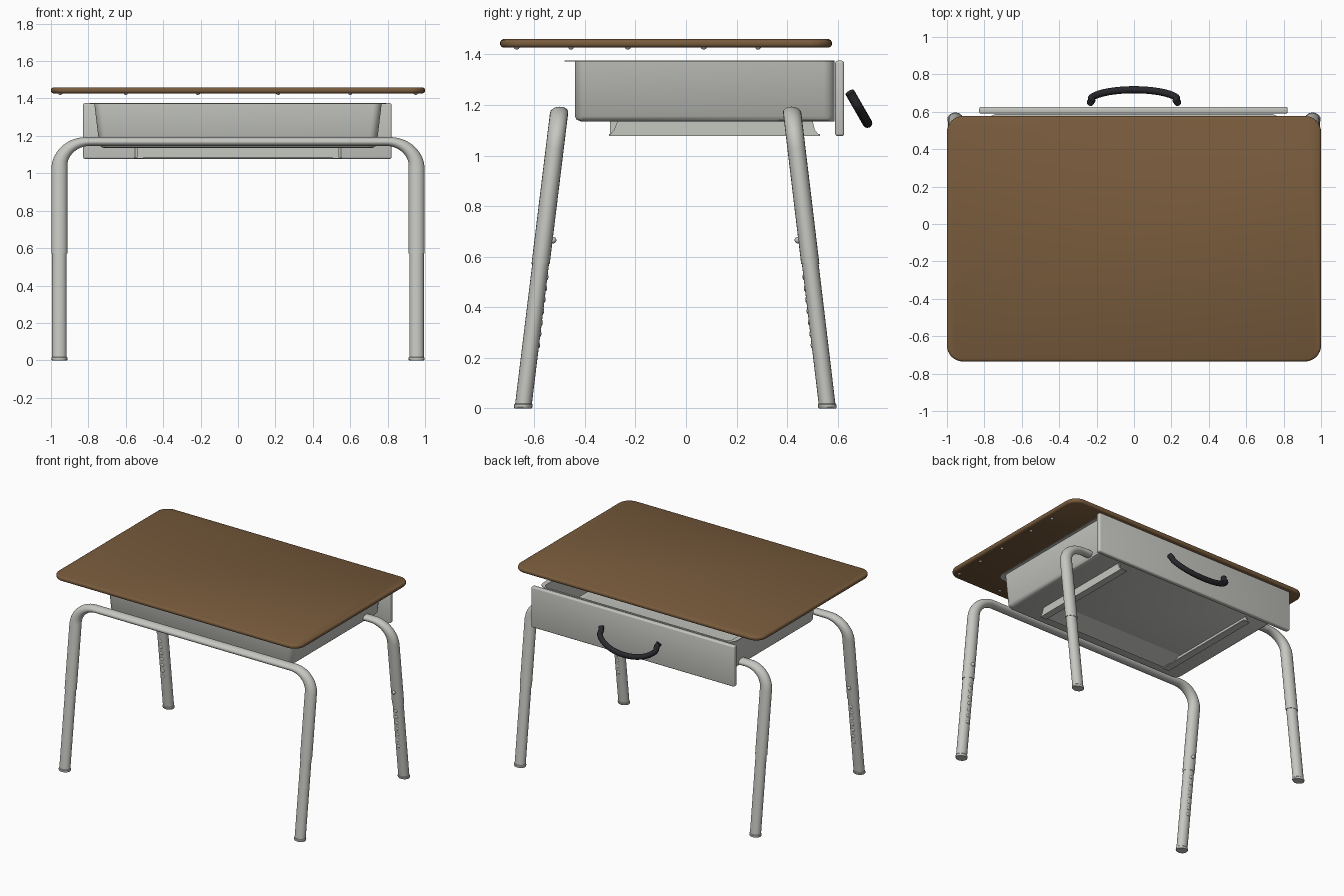
import bpy, bmesh, math
from mathutils import Vector

if "Cube" in bpy.data.objects:
    bpy.data.objects.remove(bpy.data.objects["Cube"])


def material(name, rgb):
    m = bpy.data.materials.new(name)
    m.diffuse_color = (*rgb, 1)
    m.use_nodes = True
    m.node_tree.nodes["Principled BSDF"].inputs["Base Color"].default_value = m.diffuse_color
    return m


WOOD = material("brown_wood", (0.19, 0.105, 0.046))
GREY = material("light_grey_metal", (0.56, 0.57, 0.53))
BLACK = material("black_plastic", (0.022, 0.022, 0.027))


def finish(name, bm, mat, angle=35):
    bmesh.ops.recalc_face_normals(bm, faces=bm.faces)
    me = bpy.data.meshes.new(name)
    bm.to_mesh(me)
    bm.free()
    ob = bpy.data.objects.new(name, me)
    bpy.context.collection.objects.link(ob)
    me.materials.append(mat)
    bpy.ops.object.select_all(action='DESELECT')
    ob.select_set(True)
    bpy.context.view_layer.objects.active = ob
    bpy.ops.object.shade_smooth_by_angle(angle=math.radians(angle))
    return ob


def loft(name, rings, mat, angle=35):
    """Skin equal-length point rings and cap both ends."""
    bm = bmesh.new()
    vs = [[bm.verts.new(p) for p in r] for r in rings]
    n = len(vs[0])
    for a, b in zip(vs, vs[1:]):
        for i in range(n):
            bm.faces.new((a[i], a[(i + 1) % n], b[(i + 1) % n], b[i]))
    bm.faces.new(vs[0])
    bm.faces.new(vs[-1])
    return finish(name, bm, mat, angle)


def rounded(hx, y0, y1, r, z, n=8):
    """Rounded rectangle ring at height z."""
    pts = []
    for cx, cy, a0 in ((hx - r, y1 - r, 0), (r - hx, y1 - r, 90),
                       (r - hx, y0 + r, 180), (hx - r, y0 + r, 270)):
        for k in range(n + 1):
            a = math.radians(a0 + 90 * k / n)
            pts.append((cx + r * math.cos(a), cy + r * math.sin(a), z))
    return pts


def prism(name, profile, x0, x1, mat=GREY):
    """Extrude a (y, z) profile along x."""
    return loft(name, [[(x, y, z) for y, z in profile] for x in (x0, x1)], mat)


def ball(name, pos, r, scale=(1, 1, 1)):
    bm = bmesh.new()
    bmesh.ops.create_uvsphere(bm, u_segments=12, v_segments=8, radius=r)
    bmesh.ops.scale(bm, vec=scale, verts=bm.verts)
    bmesh.ops.translate(bm, vec=pos, verts=bm.verts)
    return finish(name, bm, GREY)


# Table top with a rounded rim
top = []
for inset, z in ((.012, 1.427), (.004, 1.431), (0, 1.438),
                 (0, 1.449), (.004, 1.456), (.012, 1.46)):
    top.append(rounded(1 - inset, -.735 + inset, .577 - inset, .085 - inset, z))
loft("table_top", top, WOOD, 50)

# Screws under the table top
for x in (-.95, -.6, -.215, .215, .6, .95):
    for y in (-.67, -.455, -.23, .07, .285):
        if abs(x) > .9 or y in (-.67, .285):
            ball("screw", (x, y, 1.427), .011, (1, 1, .7))

# Open storage box: outside, thin lip, inside
Y0, Y1 = -.44, .588
box = [rounded(.715, Y0 + .025, Y1, .03, 1.135),
       rounded(.732, Y0 + .008, Y1, .04, 1.141),
       rounded(.742, Y0, Y1, .045, 1.155),
       rounded(.768, Y0, Y1, .045, 1.371),
       rounded(.79, Y0 - .04, Y1, .06, 1.371),
       rounded(.79, Y0 - .04, Y1, .06, 1.375),
       rounded(.755, Y0 + .013, Y1 - .013, .035, 1.375),
       rounded(.73, Y0 + .013, Y1 - .013, .035, 1.16),
       rounded(.71, Y0 + .035, Y1 - .03, .02, 1.15)]
loft("storage_box", box, GREY)

# Drawer face
bm = bmesh.new()
bmesh.ops.create_cube(bm, size=1)
bmesh.ops.scale(bm, vec=(1.65, .036, .298), verts=bm.verts)
bmesh.ops.translate(bm, vec=(-.003, .608, 1.226), verts=bm.verts)
bmesh.ops.bevel(bm, geom=bm.edges[:], offset=.01, segments=3,
                affect='EDGES', profile=.5)
finish("drawer_face", bm, GREY, 40)

# Runners and sloped strip beneath the box
for s in (-1, 1):
    wall = [(-.27, 1.14), (-.285, 1.10), (-.305, 1.078),
            (.53, 1.078), (.51, 1.10), (.50, 1.14)]
    prism("runner_wall", wall, s * .545, s * .557)
    foot = [(-.305, 1.078), (.53, 1.078), (.53, 1.085), (-.305, 1.085)]
    prism("runner_flange", foot, s * .505, s * .557)
slope = [(-.30, 1.085), (-.17, 1.136), (-.30, 1.136)]
prism("sloped_strip", slope, -.54, .54)

# Curved pull handle, tilted downward
path = [(-.235, 0), (-.225, .18), (-.228, .36)]
for k in range(17):
    a = math.radians(160 - 140 * k / 16)
    path.append((.225 / math.cos(math.radians(20)) * math.cos(a),
                 .42 + .58 * (math.sin(a) - .342) / .658))
path += [(.228, .36), (.225, .18), (.235, 0)]
pts = [Vector((x, .648 + .07 * t, 1.25 - .122 * t)) for x, t in path]
normal = Vector((0, .122, .07)).normalized()
rings = []
for i, p in enumerate(pts):
    d = (pts[min(i + 1, len(pts) - 1)] - pts[max(i - 1, 0)]).normalized()
    side = d.cross(normal).normalized()
    rings.append([p + .019 * (math.cos(a) * side + math.sin(a) * normal)
                  for a in (math.tau * k / 12 for k in range(12))])
loft("drawer_handle", rings, BLACK, 50)

# Leg frames: bent upper tube, telescoping lower legs, pins
SEG = 20
ANG = [math.tau * k / SEG for k in range(SEG)]
for label, y_top, y_foot in (("front", -.502, -.645), ("back", .42, .56)):
    def lean(z):
        return y_foot + (y_top - y_foot) * z / 1.17

    half = [(-.955, .57, .043), (-.955, 1.03, .043)]
    for k in range(1, 11):
        a = math.pi / 2 * k / 10
        half.append((-.80 - .155 * math.cos(a), 1.03 + .14 * math.sin(a),
                     .043 - .02 * k / 10))
    tube = half + [(-x, z, r) for x, z, r in reversed(half)]
    rings = []
    for i, (x, z, r) in enumerate(tube):
        ax, az, _ = tube[max(i - 1, 0)]
        bx, bz, _ = tube[min(i + 1, len(tube) - 1)]
        d = Vector((bx - ax, 0, bz - az)).normalized()
        if i == 1 or i == len(tube) - 2:
            d = Vector((0, 0, 1 if i == 1 else -1))
        ring = []
        for a in ANG:
            px, pz = x - d.z * r * math.cos(a), z + d.x * r * math.cos(a)
            ring.append((px, lean(pz) + .036 * math.sin(a), pz))
        rings.append(ring)
    loft(label + "_upper_frame", rings, GREY, 50)

    inward = 1 if y_foot < 0 else -1
    for x in (-.955, .955):
        rings = []
        for z, r in ((0, .040), (.004, .043), (.014, .043), (.018, .039), (.62, .039)):
            rings.append([(x + r * math.cos(a), lean(z) + r * .85 * math.sin(a), z)
                          for a in ANG])
        loft(label + "_lower_leg", rings, GREY)
        ball(label + "_lock_pin", (x, lean(.665) + inward * .038, .665), .013)
        for k in range(7):
            z = .25 + .045 * k
            ball(label + "_height_stop", (x, lean(z) + inward * .032, z), .012, (1, .4, 1))
